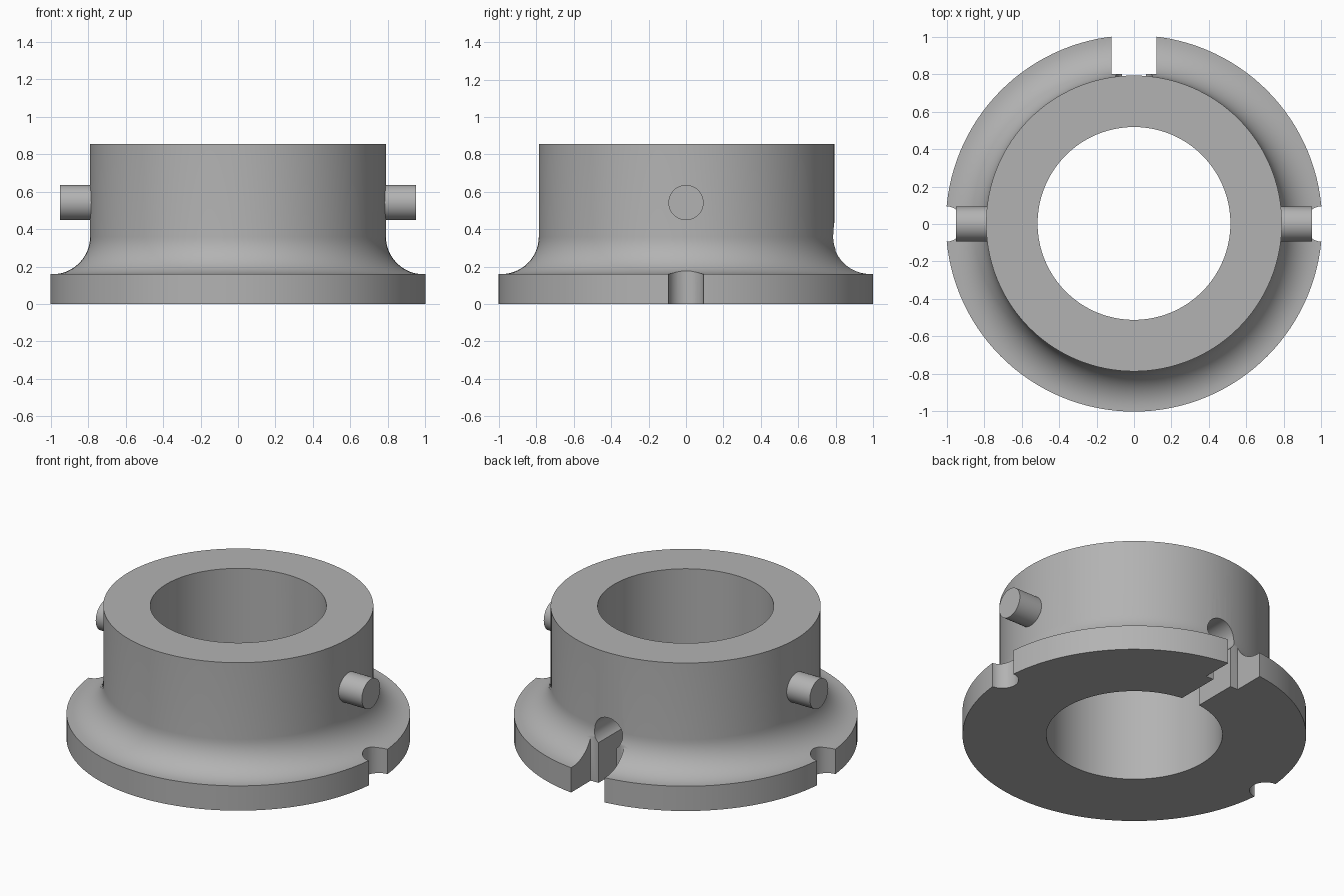
import bpy, bmesh, math
from mathutils import Matrix, Vector

cube = bpy.data.objects.get("Cube")
if cube:
    bpy.data.objects.remove(cube, do_unlink=True)

grey = bpy.data.materials.new("plain_grey")
grey.use_nodes = True
colour = (0.45, 0.45, 0.45, 1)
grey.diffuse_color = colour
grey.node_tree.nodes["Principled BSDF"].inputs["Base Color"].default_value = colour

SHIFT = 0.003      # ring axis offset along y
RIM, WALL, BORE = 1.005, 0.79, 0.515
FLANGE_Z, TOP_Z, FILLET = 0.16, 0.855, 0.2


def finish(name, bm):
    bmesh.ops.recalc_face_normals(bm, faces=bm.faces)
    mesh = bpy.data.meshes.new(name)
    bm.to_mesh(mesh)
    bm.free()
    mesh.materials.append(grey)
    obj = bpy.data.objects.new(name, mesh)
    bpy.context.collection.objects.link(obj)
    return obj


def rod(name, radius, start, end, sides=48):
    """Capped cylinder between two points."""
    a, b = Vector(start), Vector(end)
    turn = (b - a).to_track_quat('Z', 'Y').to_matrix().to_4x4()
    bm = bmesh.new()
    bmesh.ops.create_cone(bm, cap_ends=True, segments=sides, radius1=radius, radius2=radius,
                          depth=(b - a).length, matrix=Matrix.Translation((a + b) / 2) @ turn)
    return finish(name, bm)


def block(name, low, high):
    """Box between two corners."""
    a, b = Vector(low), Vector(high)
    bm = bmesh.new()
    bmesh.ops.create_cube(bm, size=1, matrix=Matrix.Translation((a + b) / 2) @ Matrix.Diagonal((*(b - a), 1)))
    return finish(name, bm)


def smooth(obj):
    bpy.ops.object.select_all(action='DESELECT')
    obj.select_set(True)
    bpy.context.view_layer.objects.active = obj
    bpy.ops.object.shade_smooth_by_angle(angle=math.radians(30))


# Flanged collar: revolved profile with a concave fillet
profile = [(BORE, 0), (RIM, 0), (RIM, FLANGE_Z)]
for i in range(15):
    a = math.radians(270 - 90 * i / 14)
    profile.append((WALL + FILLET + FILLET * math.cos(a), FLANGE_Z + FILLET + FILLET * math.sin(a)))
profile += [(WALL, TOP_Z), (BORE, TOP_Z)]
bm = bmesh.new()
verts = [bm.verts.new((r, 0, z)) for r, z in profile]
edges = [bm.edges.new((v, verts[i - 1])) for i, v in enumerate(verts)]
bmesh.ops.spin(bm, geom=verts + edges, axis=(0, 0, 1), cent=(0, 0, 0), angle=math.tau, steps=128)
bmesh.ops.remove_doubles(bm, verts=bm.verts, dist=0.0001)
bmesh.ops.translate(bm, verts=bm.verts, vec=(0, SHIFT, 0))
collar = finish("flanged_collar", bm)

# Rear slot, narrow channel, cross hole and side notches
cutters = [
    block("rear_slot_cutter", (-0.12, 0.8, -0.1), (0.12, 1.2, 0.5)),
    block("channel_cutter", (-0.065, 0.4, -0.1), (0.065, 1.1, 0.33)),
    rod("cross_hole_cutter", 0.1, (0, 0.4, 0.335), (0, 1.1, 0.335)),
]
for side in (-1, 1):
    cutters.append(rod("notch_cutter", 0.095, (side * 1.005, 0, -0.1), (side * 1.005, 0, 0.4)))

for cutter in cutters:
    cutter.hide_render = True
    mod = collar.modifiers.new(cutter.name, 'BOOLEAN')
    mod.operation, mod.solver, mod.object = 'DIFFERENCE', 'EXACT', cutter
    bpy.context.view_layer.objects.active = collar
    bpy.ops.object.modifier_apply(modifier=mod.name)
    bpy.data.objects.remove(cutter, do_unlink=True)
smooth(collar)

# Side pins
for side, name in ((1, "left_pin"), (-1, "right_pin")):
    smooth(rod(name, 0.094, (side * 0.72, 0, 0.542), (side * 0.95, 0, 0.542)))
